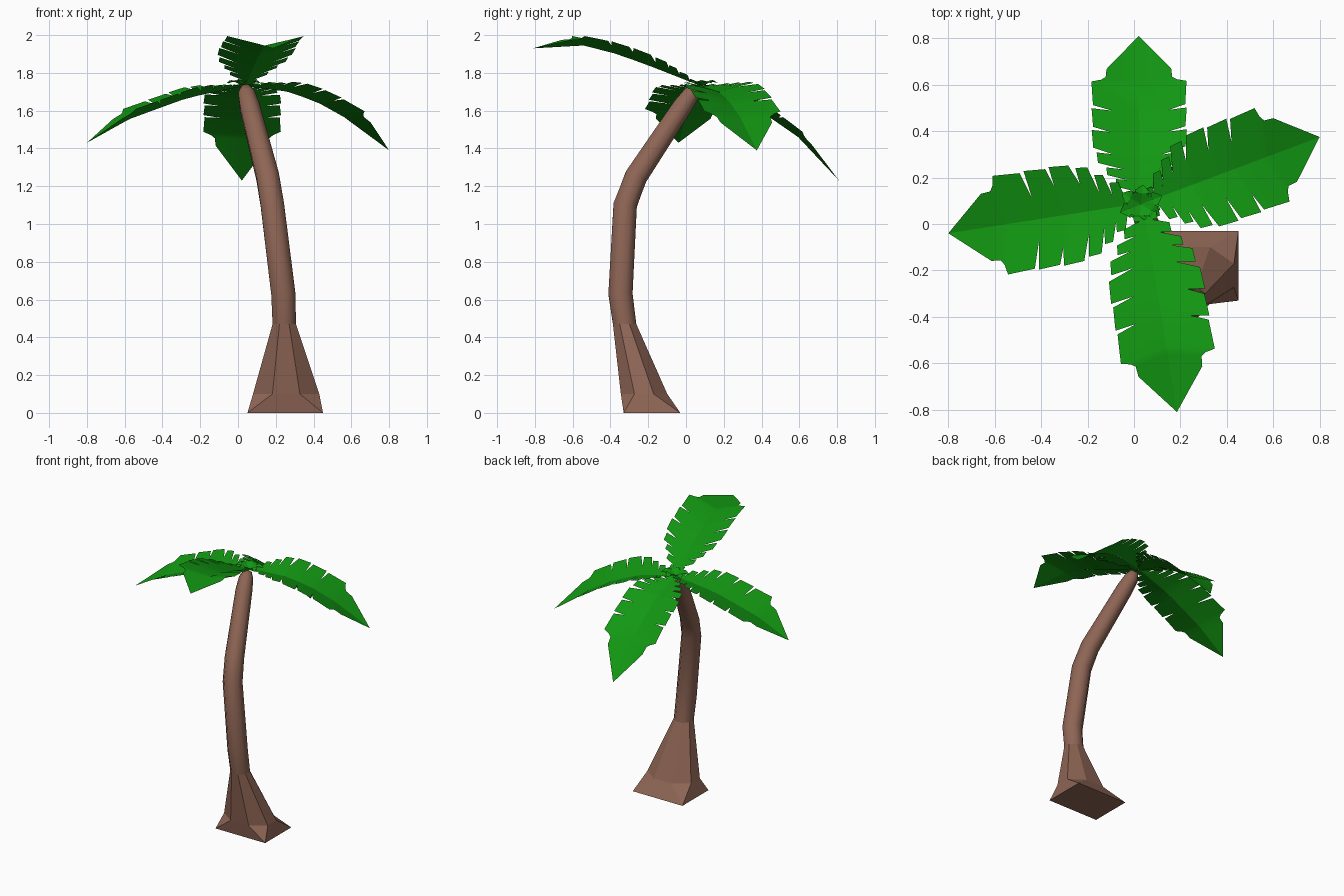
import bpy, bmesh, math, random
from mathutils import Vector

if "Cube" in bpy.data.objects:
    bpy.data.objects.remove(bpy.data.objects["Cube"])

random.seed(4)


def material(name, rgb):
    m = bpy.data.materials.new(name)
    m.diffuse_color = (*rgb, 1)
    m.use_nodes = True
    m.node_tree.nodes["Principled BSDF"].inputs["Base Color"].default_value = m.diffuse_color
    return m


BARK = material("bark_brown", (0.27, 0.13, 0.09))
LEAF = material("leaf_green", (0.006, 0.31, 0.006))


def finish(name, bm, mat):
    me = bpy.data.meshes.new(name)
    bm.to_mesh(me)
    bm.free()
    me.materials.append(mat)
    ob = bpy.data.objects.new(name, me)
    bpy.context.collection.objects.link(ob)
    return ob


def smooth(ob, degrees):
    bpy.ops.object.select_all(action='DESELECT')
    ob.select_set(True)
    bpy.context.view_layer.objects.active = ob
    bpy.ops.object.shade_smooth_by_angle(angle=math.radians(degrees))


# Trunk: eight-sided loft with a flared, square foot
def octagon(centre, radius, axis):
    side = Vector((1, 0, 0))
    side = (side - axis * side.dot(axis)).normalized()
    up = axis.cross(side)
    ring = []
    for i in range(8):
        a = math.radians(22.5 + 45 * i)
        ring.append(centre + (side * math.cos(a) + up * math.sin(a)) * radius / math.cos(math.pi / 8))
    return ring


path = [((0.245, -0.325, 0.47), 0.062), ((0.24, -0.347, 0.63), 0.064),
        ((0.182, -0.322, 1.10), 0.062), ((0.157, -0.265, 1.25), 0.060),
        ((0.062, -0.02, 1.62), 0.052), ((0.045, 0.03, 1.69), 0.044),
        ((0.04, 0.055, 1.725), 0.025)]
corners = [(0.45, -0.03), (0.05, -0.03), (0.05, -0.33), (0.45, -0.33)]
foot = [Vector((*corners[k], 0)) for k in (0, 0, 1, 1, 2, 2, 3, 3)]
flare = []
for i in range(8):
    a = math.radians(22.5 + 45 * i)
    flare.append(Vector((0.255 + 0.19 * math.cos(a), -0.222 + 0.133 * math.sin(a), 0.10)))
rings = [foot, flare]
pts = [Vector(p) for p, r in path]
for i, (p, r) in enumerate(path):
    axis = (pts[min(i + 1, len(pts) - 1)] - pts[max(i - 1, 0)]).normalized()
    if i == 0:
        axis = Vector((0, 0, 1))
    rings.append(octagon(pts[i], r, axis))

bm = bmesh.new()
loops = [[bm.verts.new(p) for p in ring] for ring in rings]
for lower, upper in zip(loops, loops[1:]):
    for i in range(8):
        j = (i + 1) % 8
        bm.faces.new((lower[i], lower[j], upper[j], upper[i]))
bm.faces.new(loops[-1])
bm.faces.new(loops[0][::-1])
bmesh.ops.remove_doubles(bm, verts=bm.verts, dist=0.0005)
bmesh.ops.recalc_face_normals(bm, faces=bm.faces)
for f in bm.faces:
    f.smooth = f.calc_center_median().z > 0.47
finish("trunk", bm, BARK)

# Frond outline: leaflets as (start, end, half width) along the length
LEAFLETS = [(0.00, 0.06, 0.25), (0.075, 0.12, 0.5), (0.135, 0.18, 0.7), (0.195, 0.26, 0.9),
            (0.285, 0.39, 1.0), (0.41, 0.52, 1.0), (0.54, 0.68, 1.0)]


def frond(name, start, tip, profile, width, fold=0.25):
    """V-folded sheet; profile is (fraction of length, height) along the midrib."""
    a, b = Vector((*start, 0)), Vector((*tip, 0))
    length = (b - a).length
    perp = Vector((0, 0, 1)).cross((b - a).normalized())

    def spine(t):
        t = min(t, 1)
        for (t0, z0), (t1, z1) in zip(profile, profile[1:]):
            if t <= t1:
                break
        p = a.lerp(b, t)
        p.z = z0 + (z1 - z0) * (t - t0) / (t1 - t0)
        return p

    bm = bmesh.new()
    for side in (1, -1):
        outline = []
        for s0, s1, w in LEAFLETS:
            cut = random.uniform(0.45, 0.65)
            nudge = random.uniform(-0.006, 0.006)
            outline += [(s0 + max(nudge, 0), w * 0.97), (s1, w), (s1 + 0.006, w * cut)]
        outline[-1] = (0.70, 0.8)
        outline += [(0.72, 0.70), (0.77, 0.68), (1, 0)]
        prev = None
        for s, w in outline:
            w *= width
            mid = spine(s)
            edge = spine(s + 0.05 * w / width) + perp * side * w + Vector((0, 0, fold * w))
            cur = (bm.verts.new(mid), bm.verts.new(edge))
            if prev:
                quad = (prev[0], cur[0], cur[1], prev[1])
                bm.faces.new(quad if side == 1 else quad[::-1])
            prev = cur
    bmesh.ops.remove_doubles(bm, verts=bm.verts, dist=0.0005)
    bmesh.ops.recalc_face_normals(bm, faces=bm.faces)
    if sum(f.normal.z for f in bm.faces) < 0:
        bmesh.ops.reverse_faces(bm, faces=bm.faces)
    smooth(finish(name, bm, LEAF), 20)


# Four large fronds
frond("back_frond", (0.025, 0.09), (0.02, 0.81),
      [(0, 1.73), (0.28, 1.66), (0.5, 1.56), (0.7, 1.46), (1, 1.23)], 0.205)
frond("front_frond", (0.04, 0.08), (0.185, -0.81),
      [(0, 1.73), (0.3, 1.835), (0.5, 1.90), (0.7, 1.945), (1, 1.93)], 0.205)
frond("left_frond", (0.03, 0.09), (-0.80, -0.04),
      [(0, 1.73), (0.35, 1.67), (0.55, 1.61), (0.73, 1.555), (1, 1.43)], 0.215)
frond("right_frond", (0.04, 0.09), (0.80, 0.375),
      [(0, 1.73), (0.3, 1.70), (0.5, 1.645), (0.7, 1.56), (1, 1.39)], 0.215)

# Small young leaves at the crown
for i in range(6):
    a = math.radians(25 + 60 * i)
    end = (0.03 + 0.1 * math.cos(a), 0.085 + 0.085 * math.sin(a))
    frond(f"crown_leaf_{i + 1}", (0.03, 0.085), end, [(0, 1.73), (0.6, 1.755), (1, 1.745)], 0.03)
